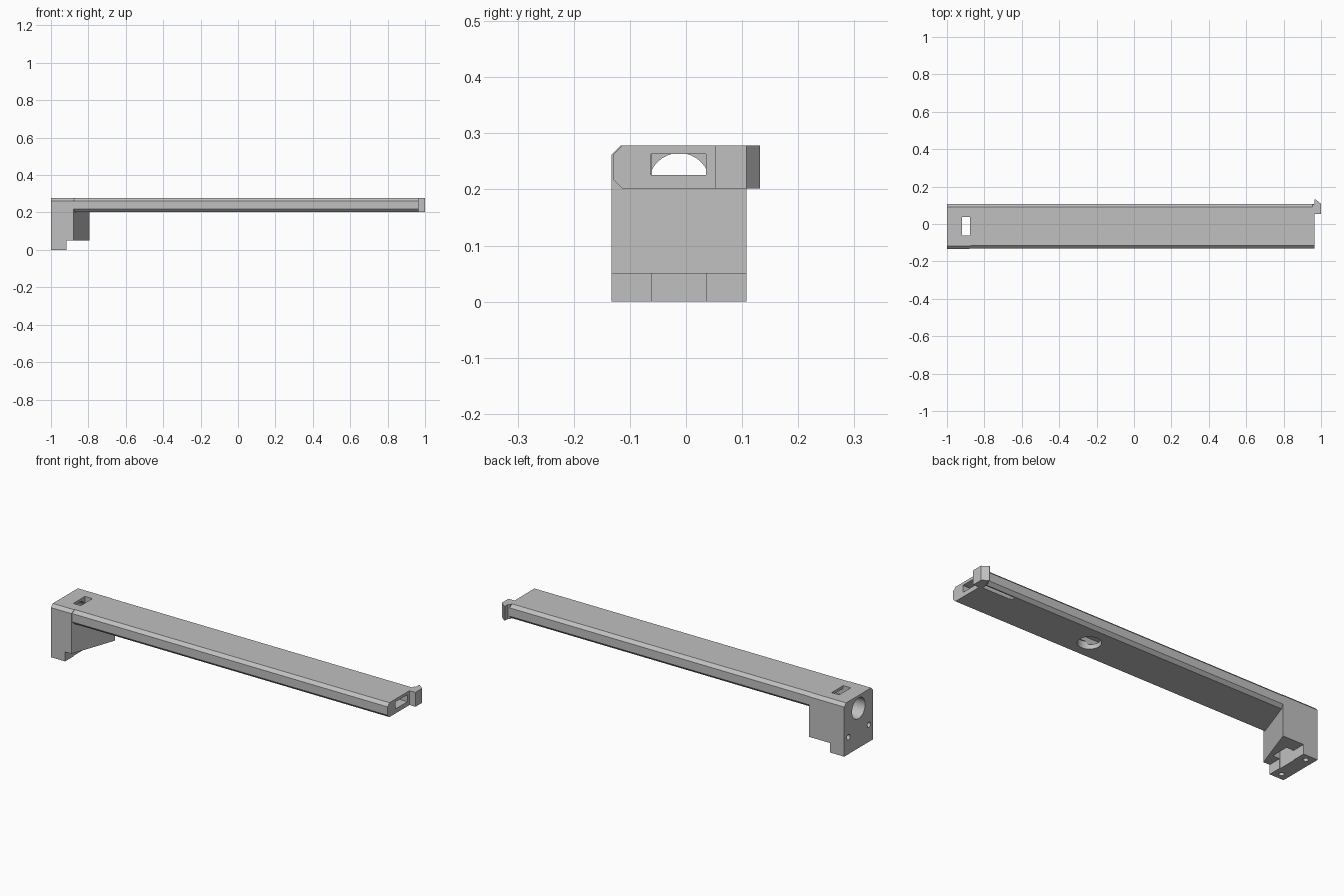
import bpy, bmesh, math
from mathutils import Matrix, Vector

if "Cube" in bpy.data.objects:
    bpy.data.objects.remove(bpy.data.objects["Cube"])

grey = bpy.data.materials.new("light_grey")
grey.diffuse_color = (0.53, 0.53, 0.53, 1)
grey.use_nodes = True
grey.node_tree.nodes["Principled BSDF"].inputs["Base Color"].default_value = grey.diffuse_color


def prism(name, points, axis, lo, hi):
    """Extrude a 2D outline along x (points are y,z), y (x,z) or z (x,y)."""
    place = {"x": lambda a, b, t: (t, a, b),
             "y": lambda a, b, t: (a, t, b),
             "z": lambda a, b, t: (a, b, t)}[axis]
    bm = bmesh.new()
    face = bm.faces.new([bm.verts.new(place(a, b, lo)) for a, b in points])
    ext = bmesh.ops.extrude_face_region(bm, geom=[face])
    moved = [v for v in ext["geom"] if isinstance(v, bmesh.types.BMVert)]
    bmesh.ops.translate(bm, verts=moved, vec=Vector(place(0, 0, hi - lo)))
    bmesh.ops.recalc_face_normals(bm, faces=bm.faces)
    mesh = bpy.data.meshes.new(name)
    bm.to_mesh(mesh)
    bm.free()
    mesh.materials.append(grey)
    obj = bpy.data.objects.new(name, mesh)
    bpy.context.collection.objects.link(obj)
    return obj


def rect(a0, a1, b0, b1):
    return [(a0, b0), (a1, b0), (a1, b1), (a0, b1)]


def circle(a, b, r, n=32):
    return [(a + r * math.cos(2 * math.pi * i / n),
             b + r * math.sin(2 * math.pi * i / n)) for i in range(n)]


def combine(target, tool, operation):
    """Apply a boolean and remove the tool."""
    mod = target.modifiers.new("boolean", "BOOLEAN")
    mod.operation, mod.solver, mod.object = operation, "EXACT", tool
    bpy.context.view_layer.objects.active = target
    bpy.ops.object.modifier_apply(modifier=mod.name)
    bpy.data.objects.remove(tool)


BOTTOM, TOP, C = 0.202, 0.278, 0.016

# Long beam with four chamfered edges
y0, y1 = -0.130, 0.106
beam = prism("beam", [(y0 + C, BOTTOM), (y1 - C, BOTTOM), (y1, BOTTOM + C), (y1, TOP - C),
                      (y1 - C, TOP), (y0 + C, TOP), (y0, TOP - C), (y0, BOTTOM + C)],
             "x", -0.99, 0.965)

# Wedge-shaped bracket: plan outline trimmed to a chamfered top and a stepped foot
bracket = prism("bracket", [(-1, -0.133), (-0.88, -0.133), (-0.795, 0.108), (-1, 0.108)],
                "z", 0, TOP)
b0, b1 = -0.133, 0.108
combine(bracket, prism("trim", [(b0 - .1, -.1), (b1 + .1, -.1), (b1 + .1, TOP - C - .1),
                                (b1, TOP - C), (b1 - C, TOP), (b0 + C, TOP), (b0, TOP - C),
                                (b0 - .1, TOP - C - .1)], "x", -1.1, -0.7), "INTERSECT")
combine(bracket, prism("foot_step", rect(-0.917, -0.7, -0.1, 0.05), "y", -0.3, 0.3),
        "DIFFERENCE")
combine(beam, bracket, "UNION")

# Snap hook on the free end
hook = prism("hook", [(0.955, 0.053), (1, 0.053), (1, 0.108), (0.970, 0.132),
                      (0.965, 0.132), (0.965, 0.106), (0.955, 0.104)], "z", BOTTOM, TOP)

# Cable channel, vertical slot, and relief slit beside the hook
combine(beam, prism("channel", rect(-0.062, 0.036, 0.226, 0.263), "x", -0.90, 1.1), "DIFFERENCE")
combine(beam, prism("slot", rect(-0.92, -0.876, -0.061, 0.0365), "z", -0.1, 0.4), "DIFFERENCE")
combine(beam, prism("slit", rect(0.78, 0.95, 0.060, 0.084), "z", 0.1, 0.262), "DIFFERENCE")

# Round openings: beam underside, bracket end, screw holes
combine(beam, prism("underside_hole", circle(0.255, -0.012, 0.056), "z", 0.1, 0.24), "DIFFERENCE")
combine(beam, prism("end_hole", circle(-0.012, 0.210, 0.055), "x", -1.1, -0.90), "DIFFERENCE")
for y in (-0.098, 0.073):
    combine(beam, prism("side_screw", circle(y, 0.09, 0.014, 20), "x", -1.1, -0.94), "DIFFERENCE")
    combine(beam, prism("foot_screw", circle(-0.958, y, 0.013, 20), "z", -0.1, 0.09), "DIFFERENCE")

# Join the hook and smooth only the round walls
combine(beam, hook, "UNION")
beam.name = "bracketed_beam"
bpy.ops.object.select_all(action="DESELECT")
beam.select_set(True)
bpy.context.view_layer.objects.active = beam
bpy.ops.object.shade_smooth_by_angle(angle=math.radians(25))
